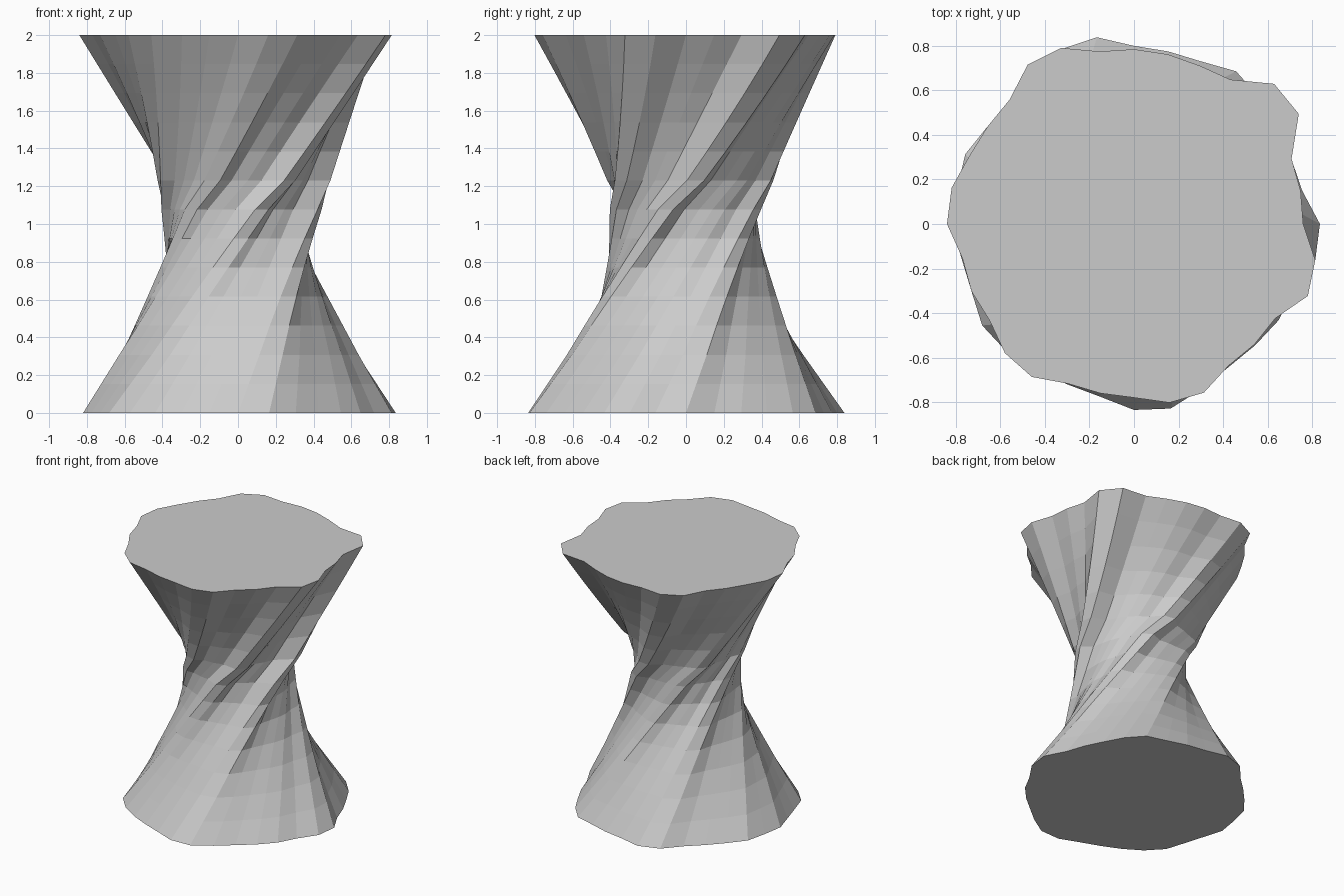
import bpy, bmesh, math
from mathutils import Vector

if "Cube" in bpy.data.objects:
    bpy.data.objects.remove(bpy.data.objects["Cube"])

N, LEVELS = 32, 13
HEIGHT = 2.0
SHIFT = 11          # columns travelled by each ruled line from floor to seat
JUMP = math.radians(3)

# Irregular outlines: radius for every 11.25 degrees
TOP = [.76, .763, .766, .89, .89, .78, .77, .777, .785, .79, .856, .86, .79, .79, .80, .835,
       .84, .786, .79, .78, .82, .826, .776, .775, .78, .818, .82, .765, .765, .763, .845, .83]
BOTTOM = [.835, .77, .765, .77, .80, .825, .79, .79, .80, .855, .85, .79, .78, .79, .82, .81,
          .82, .79, .79, .82, .81, .79, .78, .79, .835, .845, .80, .77, .77, .78, .78, .83]


def rim(radius, i, z):
    a = 2 * math.pi * i / N
    return Vector((radius[i % N] * math.cos(a), radius[i % N] * math.sin(a), z))


def ring_point(i, level):
    t = level / LEVELS
    p = rim(BOTTOM, i, 0).lerp(rim(TOP, i + SHIFT, HEIGHT), t)
    # extra shear where the two halves meet at the waist
    side = -1 if level <= 7 else 1
    fade = 1 - min(1, abs(level - 7.5) / 5.5)
    a = side * JUMP * fade
    # ridges stand out more at the waist
    ridge = 1 + .9 * fade * (TOP[(i + SHIFT) % N] - .80)
    x, y = p.x * ridge, p.y * ridge
    return (x * math.cos(a) - y * math.sin(a), x * math.sin(a) + y * math.cos(a), p.z)


# Twisted hourglass stool body with flat facets
bm = bmesh.new()
rings = [[bm.verts.new(ring_point(i, k)) for i in range(N)] for k in range(LEVELS + 1)]
for low, high in zip(rings, rings[1:]):
    for i in range(N):
        j = (i + 1) % N
        bm.faces.new((low[i], low[j], high[j], high[i]))
# Flat seat and base
bm.faces.new(rings[-1])
bm.faces.new(rings[0][::-1])
bmesh.ops.recalc_face_normals(bm, faces=bm.faces)

mesh = bpy.data.meshes.new("twisted_stool")
bm.to_mesh(mesh)
bm.free()
stool = bpy.data.objects.new("twisted_stool", mesh)
bpy.context.collection.objects.link(stool)
